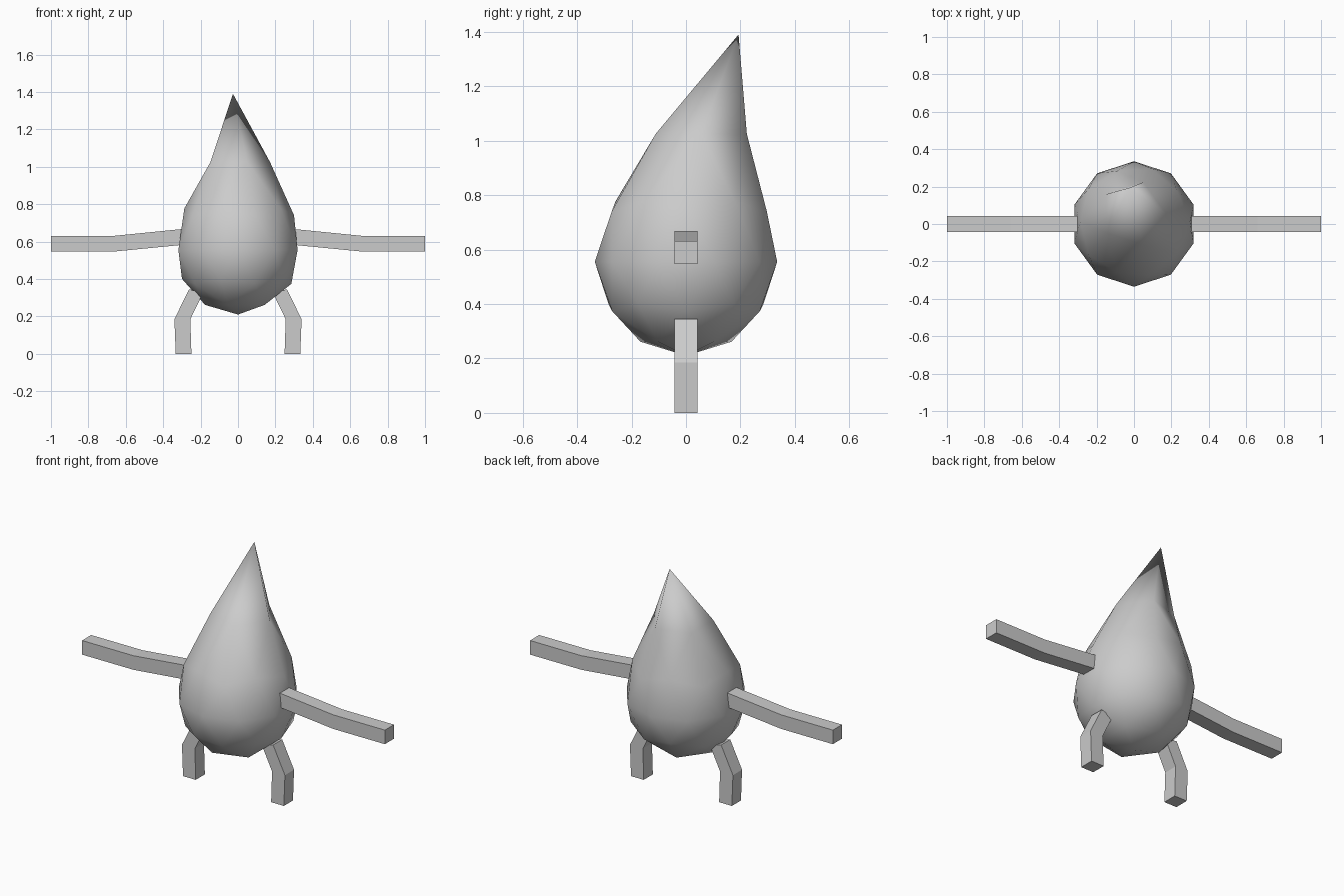
import bpy, bmesh

if "Cube" in bpy.data.objects:
    bpy.data.objects.remove(bpy.data.objects["Cube"])

# Teardrop body: icosphere with its upper half stretched and swept backwards
bpy.ops.mesh.primitive_ico_sphere_add(subdivisions=2, radius=1)
body = bpy.context.object
body.name = "teardrop_body"
# unit-sphere height: (height, backward shift, sideways shift)
SWEEP = [(0.0, 0.555, 0.0, 0.0), (0.4472, 0.74, 0.012, 0.0),
         (0.5257, 0.777, 0.012, -0.002), (0.8507, 1.025, 0.056, -0.005),
         (1.0, 1.39, 0.193, -0.027)]
for v in body.data.vertices:
    h = v.co.z
    if h < 0.01:
        z, dy, dx = 0.555 + h * 0.345, 0, 0
    else:
        _, z, dy, dx = min(SWEEP, key=lambda s: abs(s[0] - h))
    v.co = (v.co.x * 0.335 + dx, v.co.y * 0.335 + dy, z)
body.data.polygons.foreach_set("use_smooth", [True] * len(body.data.polygons))


def limb(name, pairs, side, half=0.043):
    """Square-section limb from pairs of (x, z) profile points, root to tip."""
    bm = bmesh.new()
    rings = []
    for (ax, az), (bx, bz) in pairs:
        rings.append([bm.verts.new((side * x, y, z)) for x, y, z in
                      ((ax, -half, az), (ax, half, az), (bx, half, bz), (bx, -half, bz))])
    for r, s in zip(rings, rings[1:]):
        for i in range(4):
            j = (i + 1) % 4
            bm.faces.new((r[i], r[j], s[j], s[i]))
    bm.faces.new(rings[0])
    bm.faces.new(rings[-1])
    bmesh.ops.recalc_face_normals(bm, faces=bm.faces)
    mesh = bpy.data.meshes.new(name)
    bm.to_mesh(mesh)
    bm.free()
    bpy.context.collection.objects.link(bpy.data.objects.new(name, mesh))


ARM = [((0.27, 0.585), (0.27, 0.67)), ((0.66, 0.547), (0.66, 0.631)),
       ((1.0, 0.547), (1.0, 0.631))]
LEG = [((0.187, 0.325), (0.262, 0.345)), ((0.255, 0.185), (0.34, 0.185)),
       ((0.249, 0.0), (0.333, 0.0))]

# Arms and legs on both sides
for label, side in (("right", 1), ("left", -1)):
    limb(label + "_arm", ARM, side)
    limb(label + "_leg", LEG, side)
